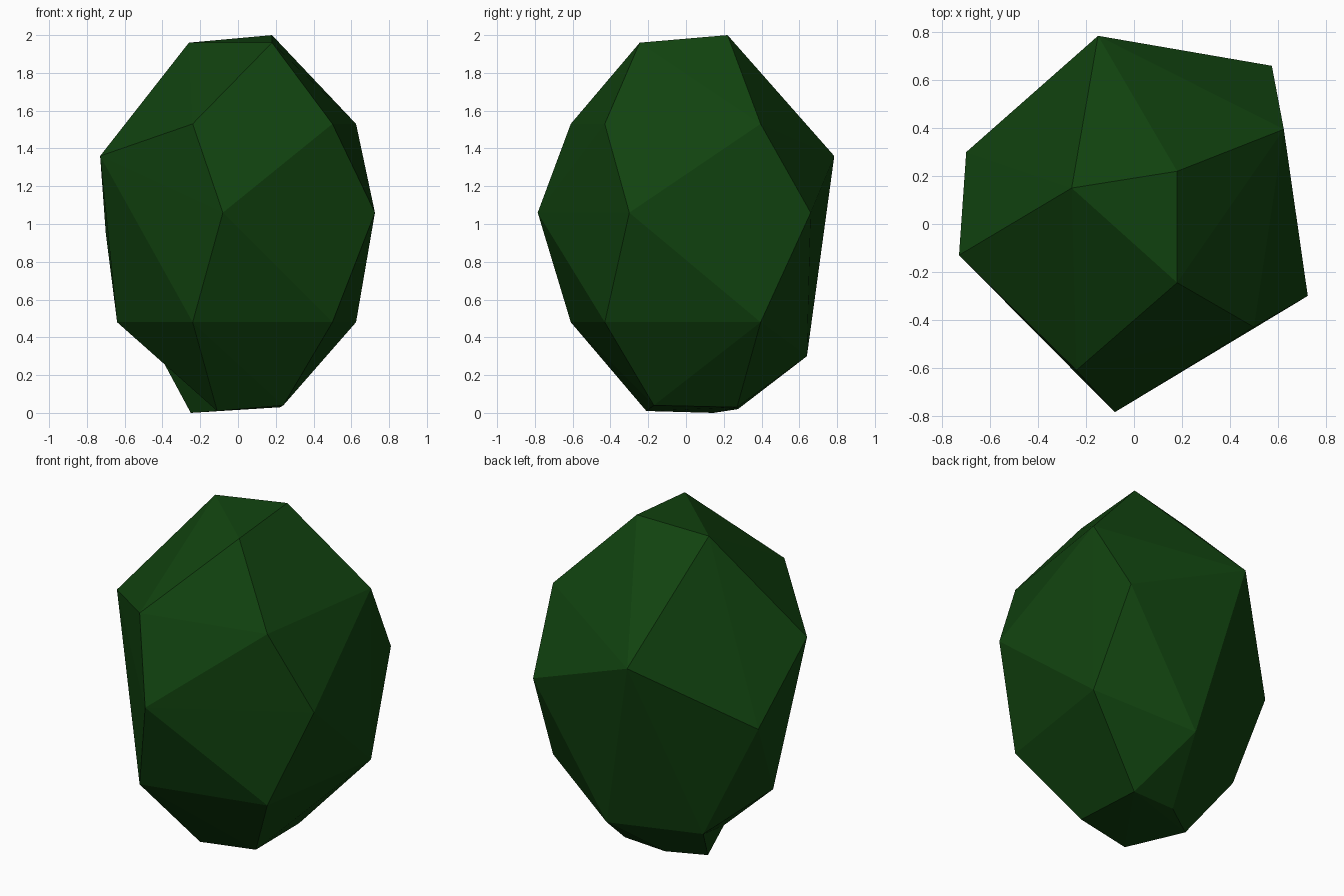
import bpy, bmesh
from mathutils import Vector

if "Cube" in bpy.data.objects:
    bpy.data.objects.remove(bpy.data.objects["Cube"])

# Faceted bush: a hull over rough rings of points
crown = [(-.26, .15, 1.96), (.18, .22, 2.0), (.18, -.245, 1.96)]
ring = [(x, y, z) for x, y in ((-.24, -.61), (.50, -.43), (.625, .395)) for z in (.48, 1.53)]
belt = [(-.08, -.785, 1.06), (.725, -.30, 1.06), (.575, .66, 1.06)]
back = [(-.15, .785, 1.36), (-.73, -.13, 1.36), (-.70, .30, .95),
        (-.64, .07, .48), (.09, .64, .30), (-.39, .39, .26)]
foot = [(.24, -.17, .04), (-.11, -.21, .01), (-.25, .145, 0), (-.05, .275, .02), (.225, .27, .03)]

bm = bmesh.new()
for p in crown + ring + belt + back + foot:
    bm.verts.new(p)
bmesh.ops.convex_hull(bm, input=bm.verts[:])


def nearest(p):
    return min(bm.verts, key=lambda v: (v.co - Vector(p)).length)


# Small hollow at the lower left: turn the bridging edge inward
edge = bm.edges.get((nearest(back[3]), nearest(foot[2])))
if edge and len(edge.link_faces) == 2:
    bmesh.ops.rotate_edges(bm, edges=[edge], use_ccw=False)
bmesh.ops.recalc_face_normals(bm, faces=bm.faces[:])

mesh = bpy.data.meshes.new("bush")
bm.to_mesh(mesh)
bm.free()
bush = bpy.data.objects.new("bush", mesh)
bpy.context.collection.objects.link(bush)

# Dark leaf green
green = bpy.data.materials.new("dark_green")
green.diffuse_color = (.0056, .056, .0048, 1)
green.use_nodes = True
green.node_tree.nodes["Principled BSDF"].inputs["Base Color"].default_value = green.diffuse_color
mesh.materials.append(green)
